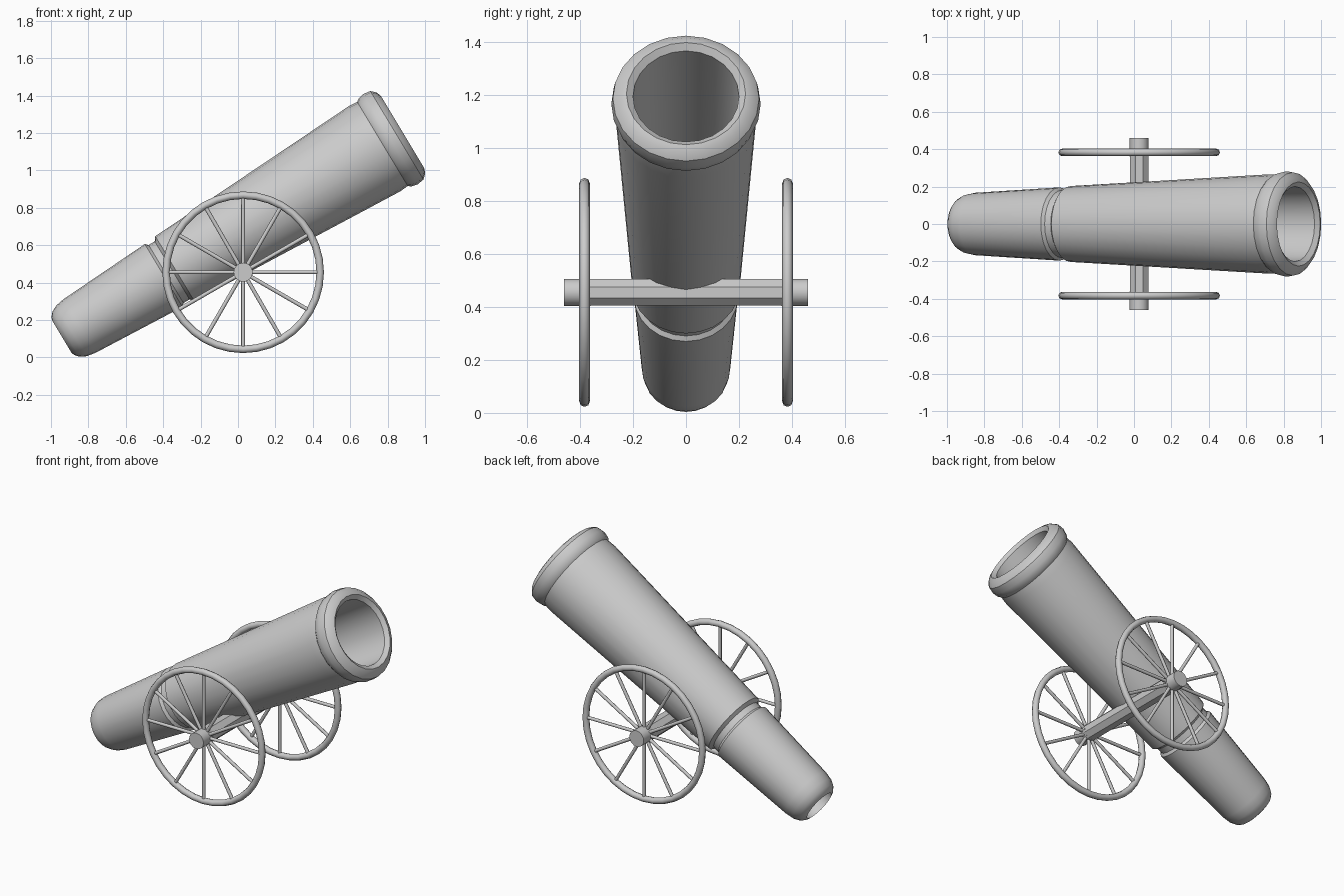
import bpy, bmesh, math
from mathutils import Matrix

if "Cube" in bpy.data.objects:
    bpy.data.objects.remove(bpy.data.objects["Cube"])

WX, WZ, WY = 0.0275, 0.455, 0.383   # wheel centre and offset


def finish(name, bm, matrix=Matrix(), angle=None):
    bmesh.ops.recalc_face_normals(bm, faces=bm.faces)
    bm.transform(matrix)
    mesh = bpy.data.meshes.new(name)
    bm.to_mesh(mesh)
    bm.free()
    ob = bpy.data.objects.new(name, mesh)
    bpy.context.collection.objects.link(ob)
    if angle:
        bpy.context.view_layer.objects.active = ob
        ob.select_set(True)
        bpy.ops.object.shade_smooth_by_angle(angle=math.radians(angle))
        ob.select_set(False)
    return ob


def lathe(bm, profile, sides):
    """Revolve a closed (height, radius) loop around local z."""
    rings = [[bm.verts.new((r * math.cos(2 * math.pi * i / sides),
                            r * math.sin(2 * math.pi * i / sides), h))
              for i in range(sides)] for h, r in profile]
    for a, b in zip(rings, rings[1:] + rings[:1]):
        for i in range(sides):
            j = (i + 1) % sides
            bm.faces.new((a[i], a[j], b[j], b[i]))


def cylinder(bm, radius, length, sides, matrix):
    bmesh.ops.create_cone(bm, cap_ends=True, segments=sides, radius1=radius,
                          radius2=radius, depth=length, matrix=matrix)


# Barrel: rounded breech, groove, flaring body, rolled lip and hollow bore
outer = [(-.75, .1), (-.744, .118), (-.725, .14), (-.69, .158), (-.64, .167),
         (-.115, .196), (-.1, .181), (-.062, .181), (-.045, .203),
         (1.2, .266), (1.25, .262), (1.265, .274), (1.3, .282), (1.34, .276),
         (1.365, .252), (1.375, .225), (1.355, .2)]
bore = [(.6, .19), (-.1, .16), (-.65, .12)]
bm = bmesh.new()
lathe(bm, outer + bore, 24)
tilt = Matrix.Translation((-.299, 0, .497)) @ Matrix.Rotation(math.radians(59), 4, 'Y')
finish("barrel", bm, tilt, 30)

# Axle: flat-sided octagonal bar
lay = Matrix.Rotation(math.pi / 2, 4, 'X')
bm = bmesh.new()
cylinder(bm, .054, .73, 8, Matrix.Translation((WX, 0, WZ)) @ lay
         @ Matrix.Rotation(math.pi / 8, 4, 'Z'))
finish("axle", bm)

for side, label in ((-1, "front"), (1, "back")):
    place = Matrix.Translation((WX, side * WY, WZ)) @ lay
    # Wheel rim
    bm = bmesh.new()
    lathe(bm, [(.02 * math.sin(k * math.pi / 4), .412 + .02 * math.cos(k * math.pi / 4))
               for k in range(8)], 36)
    finish(label + "_wheel_rim", bm, place, 60)
    # Spokes
    bm = bmesh.new()
    for k in range(12):
        cylinder(bm, .0105, .40, 8, Matrix.Rotation(k * math.pi / 6, 4, 'Z')
                 @ Matrix.Translation((.21, 0, 0)) @ Matrix.Rotation(math.pi / 2, 4, 'Y'))
    finish(label + "_wheel_spokes", bm, place, 50)
    # Hub
    bm = bmesh.new()
    cylinder(bm, .051, .1, 16, Matrix())
    finish(label + "_wheel_hub", bm, Matrix.Translation((WX, side * .41, WZ)) @ lay, 40)
